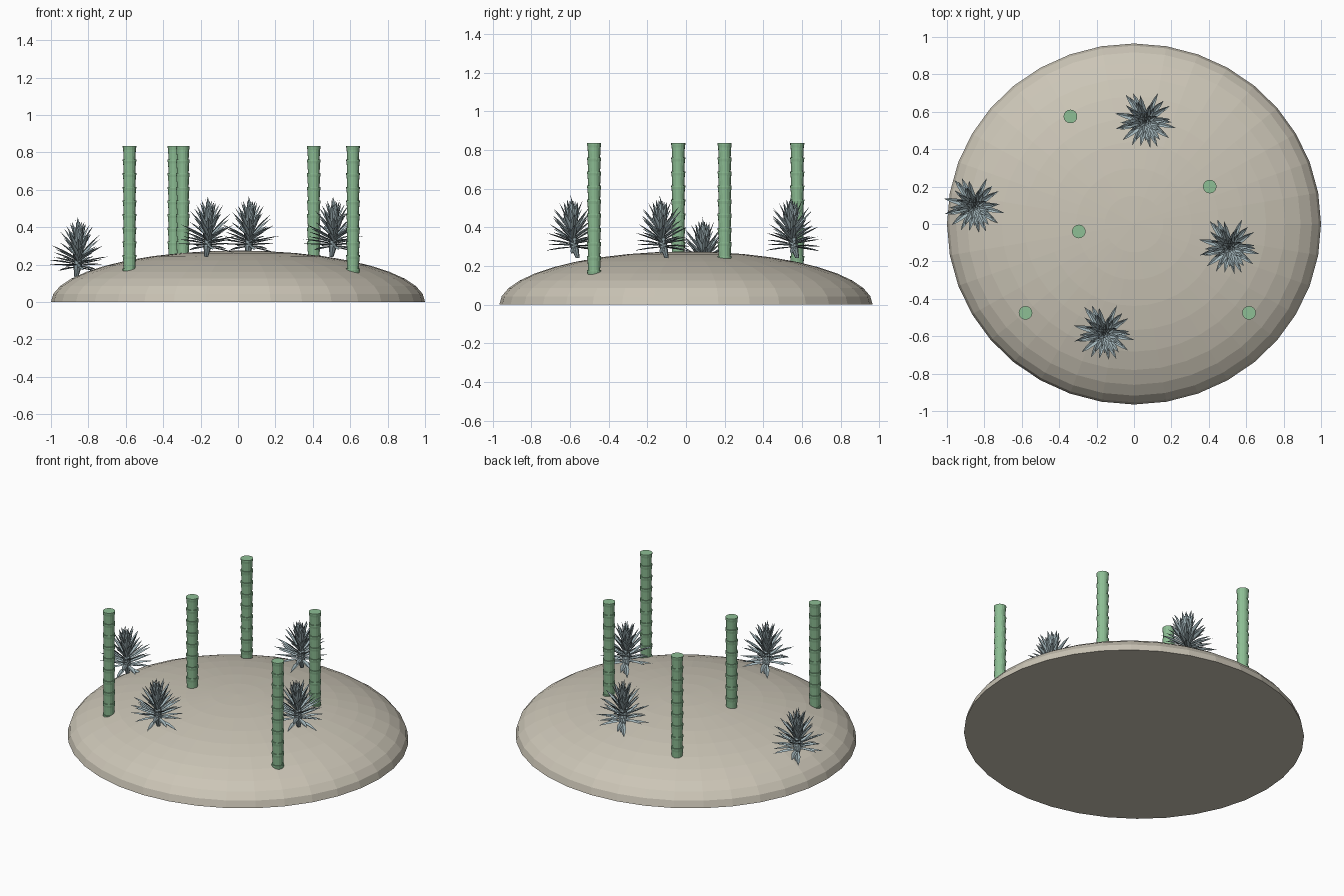
import bpy, bmesh, random
from math import sin, cos, pi, radians, sqrt
from mathutils import Vector

if "Cube" in bpy.data.objects:
    bpy.data.objects.remove(bpy.data.objects["Cube"])

random.seed(4)


def material(name, rgb):
    m = bpy.data.materials.new(name)
    m.diffuse_color = (*rgb, 1)
    m.use_nodes = True
    m.node_tree.nodes["Principled BSDF"].inputs["Base Color"].default_value = m.diffuse_color
    return m


SAND = material("sand", (0.60, 0.56, 0.47))
GREEN = material("cane_green", (0.27, 0.52, 0.30))
BLUE = material("leaf_blue_grey", (0.36, 0.46, 0.49))


def make_mesh(name, bm, mat):
    bmesh.ops.recalc_face_normals(bm, faces=bm.faces)
    me = bpy.data.meshes.new(name)
    bm.to_mesh(me)
    bm.free()
    me.materials.append(mat)
    return me


def add(name, me, loc=(0, 0, 0)):
    ob = bpy.data.objects.new(name, me)
    ob.location = loc
    bpy.context.collection.objects.link(ob)
    return ob


def lathe(bm, profile, n, sx=1, sy=1):
    """Revolve (radius, z) points; flat caps at open ends, pole where radius is 0."""
    rings = []
    for r, z in profile:
        if r == 0:
            rings.append([bm.verts.new((0, 0, z))])
        else:
            rings.append([bm.verts.new((sx * r * cos(2 * pi * i / n), sy * r * sin(2 * pi * i / n), z))
                          for i in range(n)])
    for a, b in zip(rings, rings[1:]):
        for i in range(n):
            j = (i + 1) % n
            bm.faces.new((a[i], a[j], b[0]) if len(b) == 1 else (a[i], a[j], b[j], b[i]))
    for ring in (rings[0], rings[-1]):
        if len(ring) > 1:
            bm.faces.new(ring)


# mound: flattened half ellipsoid with a flat underside
bm = bmesh.new()
steps = 10
dome = [(cos(pi / 2 * k / steps), 0.275 * sin(pi / 2 * k / steps)) for k in range(steps)] + [(0, 0.275)]
lathe(bm, dome, 36, 1.0, 0.965)
add("mound", make_mesh("mound", bm, SAND))

# canes: stacked flaring segments
bm = bmesh.new()
seg, count = 0.073, 10
profile = []
for k in range(count):
    z = 0.835 - seg * (count - k)
    profile += [(0.031, z), (0.034, z + seg * 0.7), (0.0365, z + seg * 0.9), (0.0365, z + seg)]
lathe(bm, profile, 16)
cane_mesh = make_mesh("cane", bm, GREEN)
canes = [(-0.34, 0.575), (0.405, 0.20), (-0.295, -0.04), (-0.58, -0.475), (0.615, -0.475)]
for i, (x, y) in enumerate(canes):
    add(f"cane_{i + 1}", cane_mesh, (x, y, 0))


def leaf(bm, origin, azimuth, elevation, length, width):
    """Folded pointed blade."""
    out = Vector((cos(azimuth) * cos(elevation), sin(azimuth) * cos(elevation), sin(elevation)))
    side = Vector((-sin(azimuth), cos(azimuth), 0))
    up = out.cross(side)
    rows = []
    for t, w in ((0, 0.45), (0.5, 1.0), (0.78, 0.62)):
        c = origin + out * length * t
        half = width * w / 2
        rows.append([bm.verts.new(c + side * half * s + up * half * 0.5 * abs(s)) for s in (-1, 0, 1)])
    tip = bm.verts.new(origin + out * length)
    for a, b in zip(rows, rows[1:]):
        for i in range(2):
            bm.faces.new((a[i], a[i + 1], b[i + 1], b[i]))
    for i in range(2):
        bm.faces.new((rows[-1][i], rows[-1][i + 1], tip))


# spiky plant: leaning stem with leaves spiralling from drooping to upright
bm = bmesh.new()
lathe(bm, [(0.010, -0.01), (0.022, 0.05), (0.022, 0.11), (0, 0.16)], 8)
for v in bm.verts:
    lean = min(max(v.co.z / 0.08, 0), 1)
    v.co += Vector((0.012, -0.028, 0)) * lean
leaves = 64
for k in range(leaves):
    t = k / (leaves - 1)
    lean = min((0.045 + 0.1 * t) / 0.08, 1)
    origin = Vector((0.012 * lean, -0.028 * lean, 0.045 + 0.1 * t))
    leaf(bm, origin, k * 2.39996 + random.uniform(-0.2, 0.2),
         radians(-8 + 93 * t ** 0.9 + random.uniform(-6, 6)),
         random.uniform(0.135, 0.172), random.uniform(0.026, 0.034))
plant_mesh = make_mesh("spiky_plant", bm, BLUE)
plants = [(0.05, 0.575, 0.25), (-0.865, 0.12, 0.14), (0.50, -0.10, 0.25), (-0.17, -0.56, 0.25)]
for i, loc in enumerate(plants):
    add(f"spiky_plant_{i + 1}", plant_mesh, loc)
